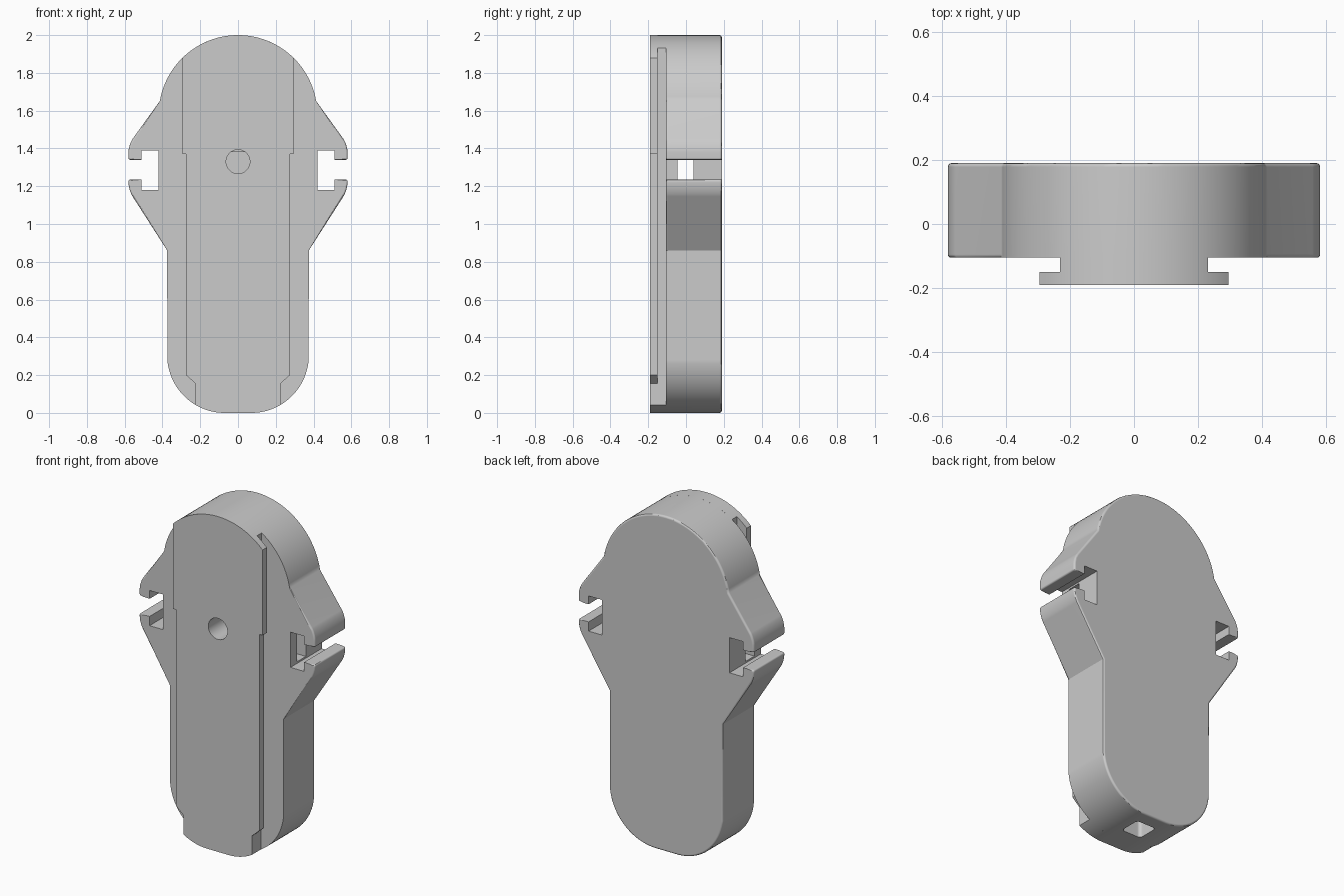
import bpy, bmesh
from math import sin, cos, acos, pi
from mathutils import Matrix

if "Cube" in bpy.data.objects:
    bpy.data.objects.remove(bpy.data.objects["Cube"])

BACK, FRONT, NECK, FACE = 0.19, -0.105, -0.15, -0.19
TOP_Z, TOP_R = 1.58, 0.42        # head arc
LOW_X, LOW_R = 0.07, 0.305       # foot corner arc

grey = bpy.data.materials.new("plain grey")
grey.use_nodes = True
grey.diffuse_color = (0.6, 0.6, 0.6, 1)
grey.node_tree.nodes["Principled BSDF"].inputs["Base Color"].default_value = (0.6, 0.6, 0.6, 1)


def outline(top_w, low_w, middle=(), n=24):
    """Symmetric outline: head arc, side points, foot arc, then the mirrored side."""
    a = acos(top_w / TOP_R)
    b = acos((low_w - LOW_X) / LOW_R)
    angles = [pi / 2 + (a - pi / 2) * i / n for i in range(n + 1)]
    side = [(TOP_R * cos(t), TOP_Z + TOP_R * sin(t)) for t in angles]
    side += middle
    angles = [b + (pi / 2 - b) * i / n for i in range(n + 1)]
    side += [(LOW_X + LOW_R * cos(t), LOW_R - LOW_R * sin(t)) for t in angles]
    return side + [(-x, z) for x, z in reversed(side[1:])]


def prism(points, y0, y1):
    """Extrude an x-z outline from y0 to y1."""
    bm = bmesh.new()
    face = bm.faces.new([bm.verts.new((x, y0, z)) for x, z in points])
    res = bmesh.ops.extrude_face_region(bm, geom=[face])
    for v in res["geom"]:
        if isinstance(v, bmesh.types.BMVert):
            v.co.y = y1
    bmesh.ops.recalc_face_normals(bm, faces=bm.faces)
    return bm


def bevel(bm, rule, size, segments):
    """Round the edges whose two ends and midpoint satisfy the rule."""
    edges = [e for e in bm.edges
             if rule(e.verts[0].co, e.verts[1].co, (e.verts[0].co + e.verts[1].co) / 2)]
    bmesh.ops.bevel(bm, geom=edges, offset=size, segments=segments, profile=0.5,
                    affect='EDGES', clamp_overlap=True)


def make(name, bm):
    mesh = bpy.data.meshes.new(name)
    bm.to_mesh(mesh)
    bm.free()
    obj = bpy.data.objects.new(name, mesh)
    mesh.materials.append(grey)
    bpy.context.collection.objects.link(obj)
    return obj


def box(name, x, y, z, rounding=0):
    bm = bmesh.new()
    bmesh.ops.create_cube(bm, size=1)
    for v in bm.verts:
        v.co = [r[0] if c < 0 else r[1] for r, c in zip((x, y, z), v.co)]
    if rounding:
        bevel(bm, lambda a, b, m: abs(a.z - b.z) > 0.05, rounding, 4)
    return make(name, bm)


def near(a, b):
    return abs(a - b) < 0.001


# Body with clip ears, each split by a T-shaped slot
ear = [(0.58, 1.42), (0.58, 1.34), (0.51, 1.34), (0.51, 1.39), (0.42, 1.39),
       (0.42, 1.18), (0.51, 1.18), (0.51, 1.235), (0.58, 1.235), (0.58, 1.18),
       (0.375, 0.86)]
bm = prism(outline(0.414, 0.374, ear), FRONT, BACK)

# Ear tip corners
bevel(bm, lambda a, b, m: near(a.x, b.x) and near(a.z, b.z) and abs(m.x) > 0.57
      and not 1.2 < m.z < 1.4, 0.04, 5)


def ear_front(a, b, m):
    outside = 0.86 < m.z < 1.66 and abs(m.x) > 0.38
    slot = 1.17 < m.z < 1.4 and abs(m.x) < 0.56
    lip = near(a.z, b.z)
    head = m.z > 1.6 and min(abs(a.x), abs(b.x)) < 0.413
    return near(a.y, FRONT) and near(b.y, FRONT) and outside and not (slot or lip or head)


def back_rim(a, b, m):
    slot = 1.17 < m.z < 1.4 and abs(m.x) < 0.57
    return near(a.y, BACK) and near(b.y, BACK) and not slot


def lip_edge(a, b, m):
    at_lip = any(near(a.z, z) and near(b.z, z) for z in (1.34, 1.235))
    return at_lip and min(abs(a.x), abs(b.x)) > 0.52


bevel(bm, ear_front, 0.035, 5)
bevel(bm, back_rim, 0.012, 3)
bevel(bm, lip_edge, 0.01, 3)
body = make("body", bm)

# Raised neck and wider sliding plate on the front
neck = make("rail_neck", prism(outline(0.23, 0.225), NECK, FRONT))
steps = [(0.295, 1.37), (0.275, 1.37), (0.275, 0.2), (0.225, 0.155)]
plate = make("rail_plate", prism(outline(0.295, 0.225, steps), FACE, NECK))

# Cutters: cross tunnel, foot socket and round front hole
tunnel = box("tunnel_cutter", (-0.45, 0.45), (-0.045, 0.04), (1.19, 1.38))
socket = box("socket_cutter", (-0.065, 0.065), (-0.025, 0.105), (-0.1, 0.12), 0.02)
bm = bmesh.new()
bmesh.ops.create_cone(bm, cap_ends=True, segments=48, radius1=0.063, radius2=0.063, depth=0.3,
                      matrix=Matrix.Translation((0, -0.15, 1.33)) @ Matrix.Rotation(pi / 2, 4, 'X'))
hole = make("hole_cutter", bm)

for obj, cutters in ((body, (tunnel, socket, hole)), (neck, (hole,)), (plate, (hole,))):
    bpy.context.view_layer.objects.active = obj
    for cutter in cutters:
        mod = obj.modifiers.new("cut", 'BOOLEAN')
        mod.operation, mod.solver, mod.object = 'DIFFERENCE', 'EXACT', cutter
        bpy.ops.object.modifier_apply(modifier=mod.name)
for cutter in (tunnel, socket, hole):
    bpy.data.objects.remove(cutter)

# Smooth the rounded faces and keep the corners crisp
for obj in (body, neck, plate):
    bpy.ops.object.select_all(action='DESELECT')
    obj.select_set(True)
    bpy.context.view_layer.objects.active = obj
    bpy.ops.object.shade_smooth_by_angle(angle=pi / 6)
    obj.modifiers.new("clean_shading", 'WEIGHTED_NORMAL').keep_sharp = True
